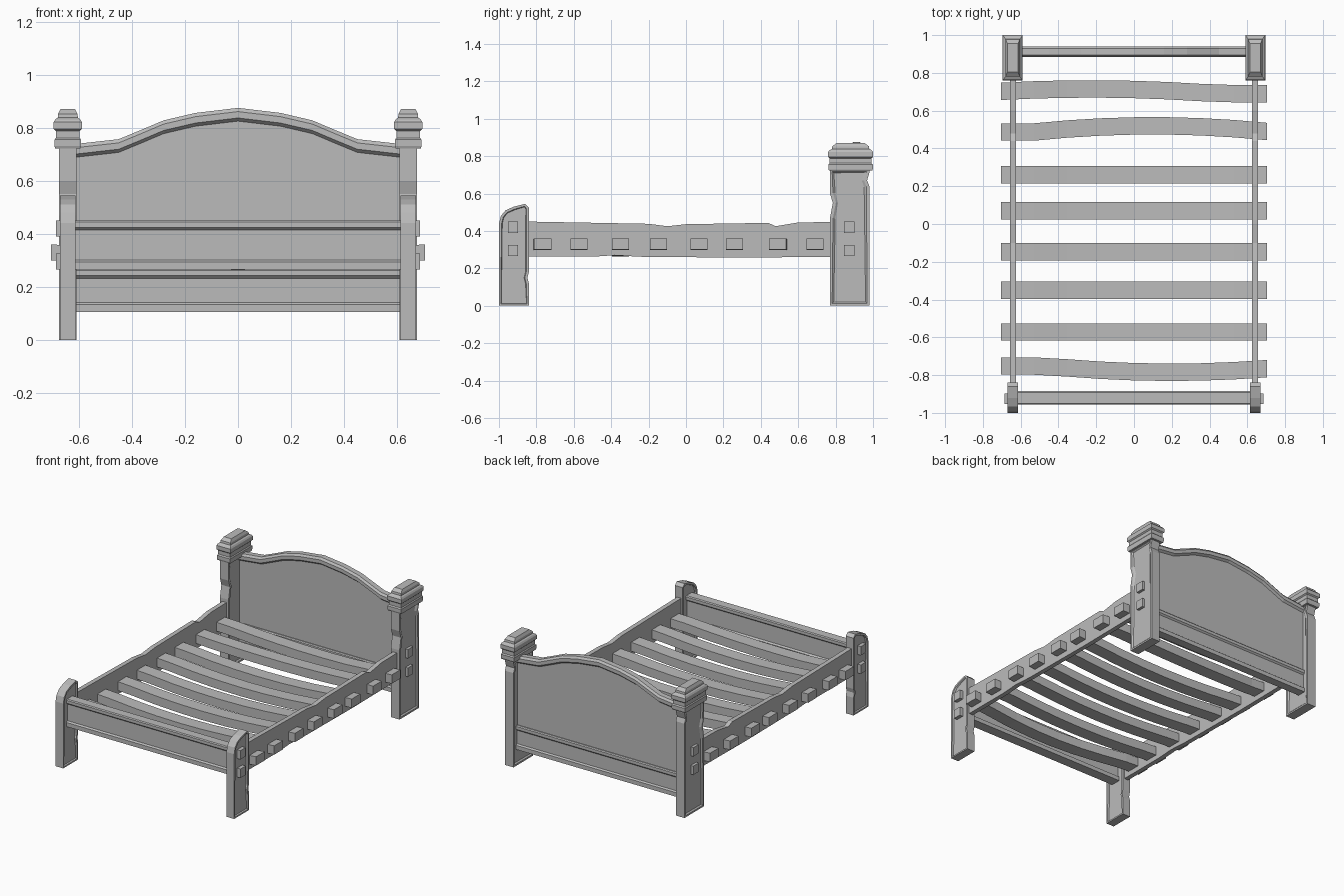
import bpy, bmesh
from mathutils import Vector

cube = bpy.data.objects.get("Cube")
if cube:
    bpy.data.objects.remove(cube, do_unlink=True)

grey = bpy.data.materials.new("grey wood")
grey.use_nodes = True
grey.diffuse_color = (0.5, 0.5, 0.5, 1)
grey.node_tree.nodes["Principled BSDF"].inputs["Base Color"].default_value = (0.5, 0.5, 0.5, 1)


def finish(bm, name):
    bmesh.ops.recalc_face_normals(bm, faces=bm.faces)
    mesh = bpy.data.meshes.new(name)
    bm.to_mesh(mesh)
    bm.free()
    mesh.materials.append(grey)
    obj = bpy.data.objects.new(name, mesh)
    bpy.context.collection.objects.link(obj)
    return obj


def loft(name, rings):
    """Skin a series of equal closed rings and cap both ends."""
    bm = bmesh.new()
    rows = [[bm.verts.new(p) for p in ring] for ring in rings]
    for a, b in zip(rows, rows[1:]):
        for i in range(len(a)):
            j = (i + 1) % len(a)
            bm.faces.new((a[i], a[j], b[j], b[i]))
    bm.faces.new(rows[0])
    bm.faces.new(rows[-1])
    return bm if name is None else finish(bm, name)


def prism(name, outline, x0, x1):
    """Extrude a y-z outline along x."""
    return loft(name, [[(x, y, z) for y, z in outline] for x in (x0, x1)])


def box(name, x0, x1, y0, y1, z0, z1):
    return prism(name, [(y0, z0), (y1, z0), (y1, z1), (y0, z1)], x0, x1)


def post(name, outline, x0, x1, border, slope, depth):
    """Post with a sunken panel on its inner and outer faces."""
    bm = prism(None, outline, x0, x1)
    bmesh.ops.recalc_face_normals(bm, faces=bm.faces)
    sides = [f for f in bm.faces if abs(f.normal.x) > 0.9]
    bmesh.ops.inset_individual(bm, faces=sides, thickness=border)
    bmesh.ops.inset_individual(bm, faces=sides, thickness=slope, depth=-depth)
    return finish(bm, name)


def moulded_rail(name, yc, z0, z1, half, inner):
    """Board with a projecting cap and foot."""
    side = [(half, z0), (half, z0 + 0.028), (inner, z0 + 0.036), (inner, z1 - 0.036),
            (half, z1 - 0.026), (half, z1 - 0.006), (half - 0.006, z1)]
    outline = [(yc + y, z) for y, z in side] + [(yc - y, z) for y, z in reversed(side)]
    return prism(name, outline, -0.62, 0.62)


# Outlines of the posts and side rails, worn edges included
foot_outline = [(-1, 0), (-0.84, 0), (-0.84, 0.12), (-0.848, 0.15), (-0.84, 0.18),
                (-0.84, 0.525), (-0.86, 0.545), (-0.92, 0.53), (-0.965, 0.51),
                (-0.99, 0.48), (-1, 0.44)]
head_outline = [(0.77, 0), (0.98, 0), (0.98, 0.64), (0.968, 0.67), (0.98, 0.71),
                (0.98, 0.73), (0.77, 0.73), (0.77, 0.6), (0.785, 0.55), (0.77, 0.47)]
rail_outline = [(-0.85, 0.262), (-0.5, 0.262), (-0.38, 0.27), (-0.25, 0.262), (0.3, 0.257),
                (0.78, 0.262), (0.78, 0.448), (0.6, 0.445), (0.48, 0.425), (0.44, 0.443),
                (0, 0.436), (-0.1, 0.425), (-0.2, 0.438), (-0.85, 0.45)]
# Height, half width and half depth of each step of the post cap
cap_steps = [(0.722, 0.048, 0.115), (0.732, 0.05, 0.119), (0.755, 0.05, 0.119),
             (0.762, 0.045, 0.112), (0.788, 0.045, 0.112), (0.795, 0.053, 0.12),
             (0.822, 0.053, 0.12), (0.832, 0.047, 0.112), (0.838, 0.038, 0.1),
             (0.852, 0.037, 0.098), (0.87, 0.028, 0.075)]

for s, side in ((1, "left"), (-1, "right")):
    post(side + "_foot_post", foot_outline, s * 0.613, s * 0.671, 0.014, 0.004, 0.01)
    post(side + "_head_post", head_outline, s * 0.61, s * 0.675, 0.016, 0.012, 0.008)
    prism(side + "_side_rail", rail_outline, s * 0.625, s * 0.656)
    rings = [[(s * 0.642 + i * hx, 0.88 + j * hy, z)
              for i, j in ((-1, -1), (1, -1), (1, 1), (-1, 1))] for z, hx, hy in cap_steps]
    loft(side + "_post_cap", rings)
    # Tenon ends showing through the posts
    for yc, end in ((-0.925, "foot"), (0.872, "head")):
        for z in (0.265, 0.39):
            box(f"{side}_{end}_tenon", s * 0.64, s * 0.686, yc - 0.028, yc + 0.028, z, z + 0.06)

# Foot board and lower rail of the head board
moulded_rail("foot_board", -0.92, 0.265, 0.45, 0.035, 0.024)
moulded_rail("head_lower_rail", 0.912, 0.105, 0.268, 0.029, 0.019)

# Arched head board: panel and moulded top
half_arch = [(0, 0.875), (0.16, 0.856), (0.28, 0.828), (0.37, 0.79), (0.45, 0.757), (0.62, 0.738)]
arch = [(-x, z) for x, z in reversed(half_arch[1:])] + half_arch
loft("head_panel", [[(x, 0.897, 0.2), (x, 0.927, 0.2), (x, 0.927, z - 0.02), (x, 0.897, z - 0.02)]
                    for x, z in arch])
trim = [(0.015, -0.05), (0.029, -0.038), (0.029, -0.014), (0.018, 0)]
loft("head_arch_trim", [[(x, 0.912 + y, z + h) for y, h in trim] +
                        [(x, 0.912 - y, z + h) for y, h in reversed(trim)] for x, z in arch])

# Sagging slats: centre y, sideways bow, and position of the bow
slats = [(0.69, 0.025, -0.23), (0.487, 0.033, 0.1), (0.26, 0, 0), (0.07, 0, 0),
         (-0.147, 0, 0), (-0.35, 0, 0), (-0.572, 0, 0), (-0.752, -0.033, 0.2)]
for n, (yc, bow, peak) in enumerate(slats):
    rings = []
    for k in range(9):
        x = -0.705 + 1.41 * k / 8
        reach = 0.6 + abs(peak) * 0.3
        y = yc + bow * max(0, 1 - ((x - peak) / reach) ** 2)
        drop = 0.036 * max(0, 1 - (x / 0.62) ** 2)
        rings.append([(x, y - 0.046, 0.3 - drop), (x, y + 0.046, 0.3 - drop),
                      (x, y + 0.046, 0.36 - drop), (x, y - 0.046, 0.36 - drop)])
    loft(f"slat_{n + 1}", rings)
